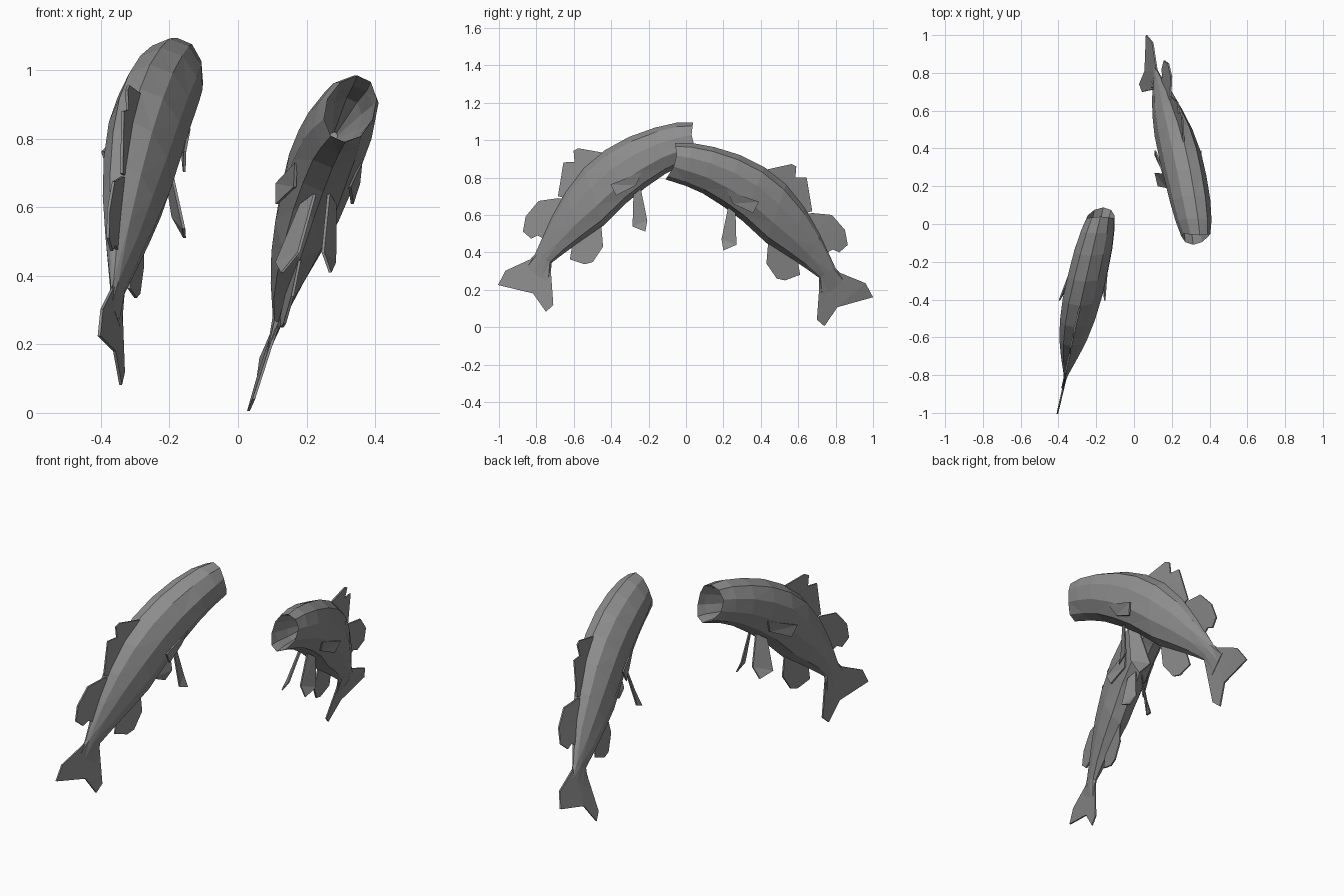
import bpy, bmesh, math

if "Cube" in bpy.data.objects:
    bpy.data.objects.remove(bpy.data.objects["Cube"])

grey = bpy.data.materials.new("fish_grey")
grey.diffuse_color = (0.27, 0.27, 0.27, 1)
grey.use_nodes = True
grey.node_tree.nodes["Principled BSDF"].inputs["Base Color"].default_value = grey.diffuse_color
SIDES = 10

# Placement of side-profile points (along, up, sideways) for the two leaping fish
def place_right(y, z, s):
    bend = 0.3 * max(0, y - 0.65) * z - 0.1 * max(0, 0.25 - z)
    return (0.135 - 0.11 * y + 0.21 * z + bend + s, y, z)

def place_left(y, z, s):
    y2, z2 = -0.985 * y - 0.02, z + 0.11 - 0.045 * max(y, 0)
    return (-0.165 + 0.235 * y2 - 0.02 * z2 - s, y2, z2)

# Body stations from lips to tail: back y, back z, belly y, belly z, half width
BODY = [(-.06, .985, -.11, .79, .075), (.03, .985, .0, .755, .092),
        (.15, .963, .09, .715, .104), (.29, .92, .2, .645, .108),
        (.42, .855, .3, .57, .108), (.535, .765, .43, .45, .097),
        (.635, .64, .54, .38, .077), (.715, .50, .64, .315, .05),
        (.80, .315, .71, .265, .02), (.86, .255, .715, .15, .005)]
# Mouth cavity, from throat to lips
MOUTH = [(.24, .82, .23, .79, .012), (.10, .92, .06, .78, .055), (.0, .955, -.04, .79, .072)]

# Flat fins on the centre plane
FINS = {
    "tail_fin": [(.78, .32), (.80, .30), (.96, .235), (1, .16), (.81, .107),
                 (.74, .005), (.70, .04), (.715, .25)],
    "front_dorsal_fin": [(.42, .84), (.565, .872), (.59, .86), (.585, .80), (.645, .80),
                         (.655, .74), (.675, .62), (.60, .60), (.50, .74)],
    "rear_dorsal_fin": [(.62, .60), (.675, .61), (.78, .60), (.85, .52), (.865, .44),
                        (.82, .40), (.785, .415), (.74, .39), (.66, .48)],
    "anal_fin": [(.44, .46), (.43, .34), (.485, .26), (.53, .25), (.61, .28),
                 (.595, .37), (.53, .41)],
}
# Paired fins: y, z and sideways offset
PAIRED = {
    "pelvic_fin": [(.225, .64, .02), (.19, .47, .035), (.2, .41, .07),
                   (.27, .44, .085), (.265, .61, .05)],
    "pectoral_fin": [(.22, .73, .095), (.25, .66, .08), (.36, .61, .11), (.39, .67, .12)],
}

def finish(bm, name):
    bm.normal_update()
    bmesh.ops.triangulate(bm, faces=bm.faces)
    bmesh.ops.recalc_face_normals(bm, faces=bm.faces)
    mesh = bpy.data.meshes.new(name)
    bm.to_mesh(mesh)
    bm.free()
    mesh.materials.append(grey)
    bpy.context.collection.objects.link(bpy.data.objects.new(name, mesh))

def body(name, place):
    bm = bmesh.new()
    rings = []
    for ty, tz, by, bz, hw in MOUTH + BODY:
        ring = []
        bow = 0.03 if ty < 0 else 0      # corners of the mouth sit further back
        for i in range(SIDES):
            a = 2 * math.pi * i / SIDES
            t = (1 - math.cos(a)) / 2
            ring.append(bm.verts.new(place(ty + (by - ty) * t + bow * math.sin(math.pi * t),
                                           tz + (bz - tz) * t, hw * math.sin(a))))
        rings.append(ring)
    for r, q in zip(rings, rings[1:]):
        for i in range(SIDES):
            j = (i + 1) % SIDES
            bm.faces.new((r[i], r[j], q[j], q[i]))
    bm.faces.new(rings[0][::-1])
    bm.faces.new(rings[-1])
    finish(bm, name)

def fin(name, points, place, t=0.004):
    bm = bmesh.new()
    a = [bm.verts.new(place(y, z, s - t)) for y, z, s in points]
    b = [bm.verts.new(place(y, z, s + t)) for y, z, s in points]
    bm.faces.new(a)
    bm.faces.new(b[::-1])
    n = len(points)
    for i in range(n):
        j = (i + 1) % n
        bm.faces.new((a[i], a[j], b[j], b[i]))
    finish(bm, name)

# Build both fish
for label, place in (("right_fish", place_right), ("left_fish", place_left)):
    body(label + "_body", place)
    for name, pts in FINS.items():
        fin(f"{label}_{name}", [(y, z, 0) for y, z in pts], place)
    for name, pts in PAIRED.items():
        for side, m in (("a", 1), ("b", -1)):
            fin(f"{label}_{name}_{side}", [(y, z, s * m) for y, z, s in pts], place)
